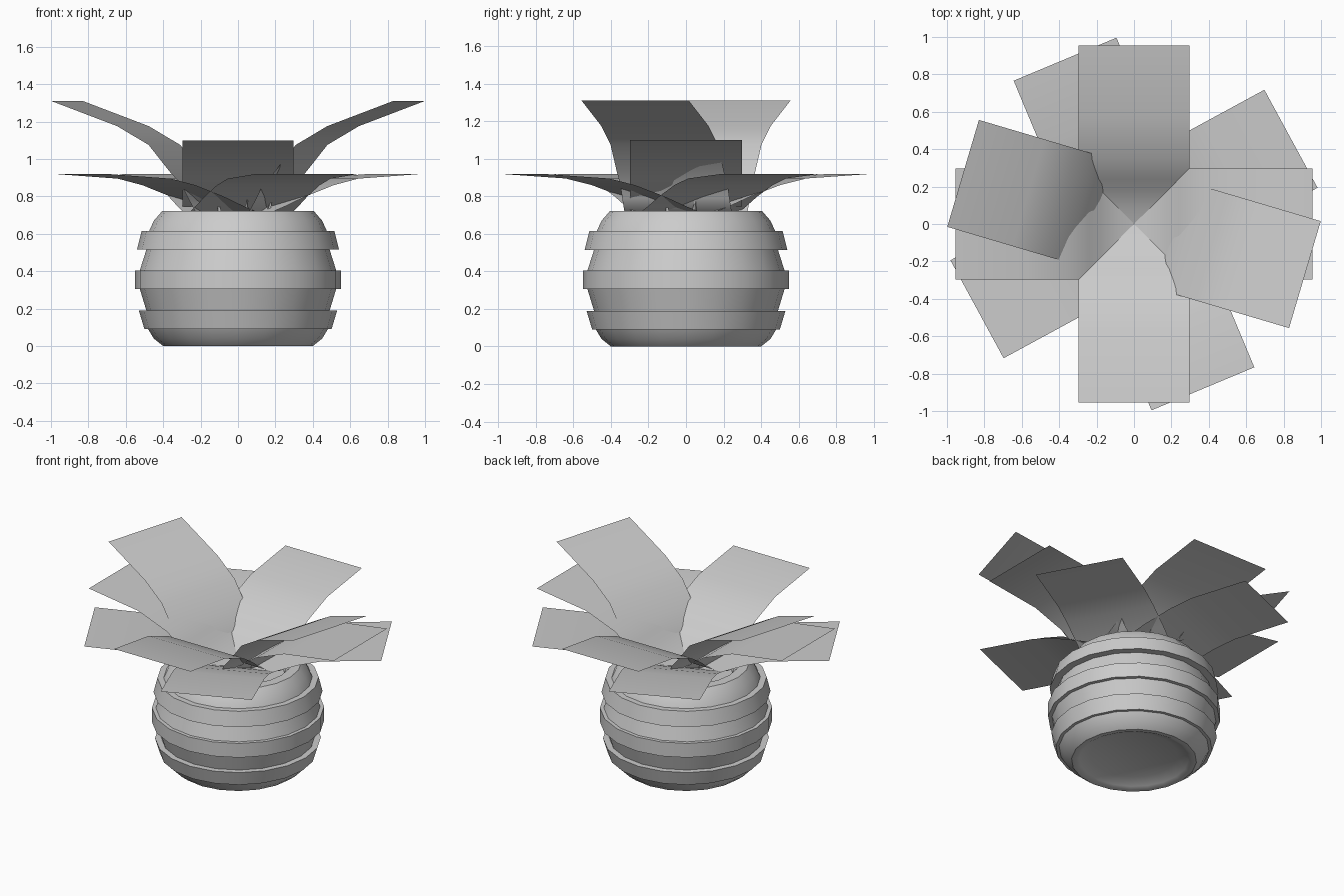
import bpy, bmesh, math
from mathutils import Matrix, Vector

cube = bpy.data.objects.get("Cube")
if cube:
    bpy.data.objects.remove(cube, do_unlink=True)

grey = bpy.data.materials.new("plain_grey")
grey.use_nodes = True
colour = (0.6, 0.6, 0.6, 1)
grey.diffuse_color = colour
grey.node_tree.nodes["Principled BSDF"].inputs["Base Color"].default_value = colour


def finish(name, bm, angle):
    mesh = bpy.data.meshes.new(name)
    bm.to_mesh(mesh)
    bm.free()
    obj = bpy.data.objects.new(name, mesh)
    bpy.context.collection.objects.link(obj)
    mesh.materials.append(grey)
    bpy.ops.object.select_all(action='DESELECT')
    obj.select_set(True)
    bpy.context.view_layer.objects.active = obj
    bpy.ops.object.shade_smooth_by_angle(angle=math.radians(angle))
    return obj


def lathe(name, profile, sides=20):
    bm = bmesh.new()
    verts = [bm.verts.new((r, 0, z)) for r, z in profile]
    edges = [bm.edges.new(pair) for pair in zip(verts, verts[1:])]
    bmesh.ops.spin(bm, geom=verts + edges, cent=(0, 0, 0), axis=(0, 0, 1),
                   angle=math.tau, steps=sides)
    bmesh.ops.remove_doubles(bm, verts=bm.verts, dist=0.0005)
    bmesh.ops.recalc_face_normals(bm, faces=bm.faces)
    return finish(name, bm, 35)


# Banded round pot with a recessed foot and an open mouth
lathe("pot", [
    (0, .04), (.28, .04), (.35, .01), (.37, 0), (.40, 0), (.45, .04), (.48, .09),
    (.50, .09), (.53, .19), (.49, .19), (.525, .305),
    (.55, .305), (.55, .405), (.525, .405), (.49, .515),
    (.54, .515), (.515, .615), (.475, .615), (.45, .67), (.405, .722),
    (.34, .722), (.31, .69), (.30, .64), (0, .64)])


# Broad leaves: a curved strip swept out from the middle
def leaf(name, profile, degrees, half_width=.298):
    bm = bmesh.new()
    turn = Matrix.Rotation(math.radians(degrees), 3, 'Z')
    rows = [[bm.verts.new(turn @ Vector((r, side * half_width, z)))
             for side in (-1, 1)] for r, z in profile]
    for a, b in zip(rows, rows[1:]):
        bm.faces.new((a[0], b[0], b[1], a[1]))
    return finish(name, bm, 60)


low = [(0, .70), (.12, .745), (.25, .80), (.42, .86), (.57, .895), (.955, .92)]
middle = [(0, .745), (.08, .775), (.18, .83), (.24, .885), (.35, .96),
          (.57, 1.045), (.955, 1.10)]
high = [(0, .68), (.15, .72), (.19, .79), (.225, .86), (.295, .935),
        (.41, 1.075), (.584, 1.175), (.953, 1.31)]
tiers = [("low", low, (28.5, 112.7)), ("middle", middle, (0, 90)),
         ("high", high, (163.5,))]
for tier, profile, angles in tiers:
    for number, angle in enumerate(angles):
        leaf(f"{tier}_leaf_{number}_a", profile, angle)
        leaf(f"{tier}_leaf_{number}_b", profile, angle + 180)

# Small pointed sprouts under the leaves
bm = bmesh.new()
for i in range(8):
    matrix = (Matrix.Rotation(math.tau * (i + .3) / 8, 4, 'Z')
              @ Matrix.Translation((.19, 0, .72))
              @ Matrix.Rotation(math.radians(20), 4, 'Y'))
    bmesh.ops.create_cone(bm, cap_ends=True, segments=4, radius1=.025,
                          radius2=0, depth=.16, matrix=matrix)
finish("sprouts", bm, 20)
